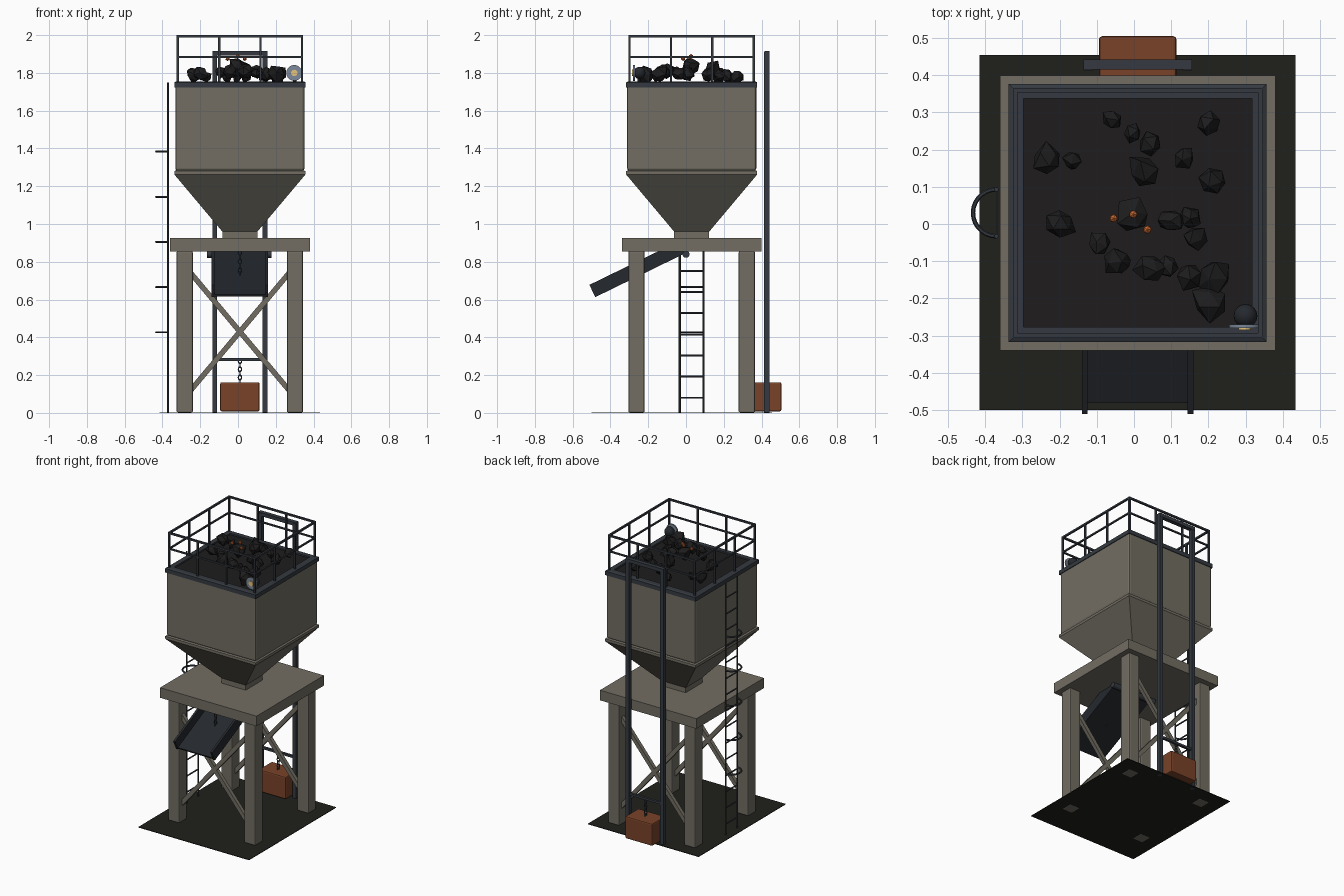
import bpy, bmesh, math, random
from mathutils import Vector, Matrix

if "Cube" in bpy.data.objects:
    bpy.data.objects.remove(bpy.data.objects["Cube"])

random.seed(7)
CX, CY = 0.01, 0.03          # tower axis


def mat(name, r, g, b):
    m = bpy.data.materials.new(name)
    m.diffuse_color = (r, g, b, 1)
    m.use_nodes = True
    m.node_tree.nodes["Principled BSDF"].inputs["Base Color"].default_value = m.diffuse_color
    return m


CONCRETE = mat("concrete", 0.17, 0.155, 0.125)
STEEL = mat("dark_steel", 0.035, 0.042, 0.052)
CHUTE = mat("chute_steel", 0.018, 0.021, 0.026)
RUST = mat("rust", 0.19, 0.055, 0.022)
SOOT = mat("soot", 0.014, 0.014, 0.011)
COAL = mat("coal", 0.013, 0.012, 0.012)
EMBER = mat("ember", 0.6, 0.14, 0.03)
LAMP = mat("lamp_rim", 0.2, 0.25, 0.32)
LENS = mat("lamp_lens", 0.8, 0.55, 0.2)


def finish(name, bm, material, smooth=False):
    bmesh.ops.recalc_face_normals(bm, faces=bm.faces)
    me = bpy.data.meshes.new(name)
    bm.to_mesh(me)
    bm.free()
    ob = bpy.data.objects.new(name, me)
    bpy.context.collection.objects.link(ob)
    me.materials.append(material)
    if smooth:
        bpy.ops.object.select_all(action='DESELECT')
        ob.select_set(True)
        bpy.context.view_layer.objects.active = ob
        bpy.ops.object.shade_smooth_by_angle(angle=math.radians(40))
    return ob


def add_box(bm, lo, hi, m=Matrix()):
    lo, hi = Vector(lo), Vector(hi)
    t = m @ Matrix.Translation((lo + hi) / 2) @ Matrix.Diagonal((*(hi - lo), 1))
    bmesh.ops.create_cube(bm, size=1, matrix=t)


def box(name, lo, hi, material, bevel=0):
    bm = bmesh.new()
    add_box(bm, lo, hi)
    if bevel:
        bmesh.ops.bevel(bm, geom=bm.edges[:], offset=bevel, segments=2, profile=0.5, affect='EDGES')
    return finish(name, bm, material)


def add_bar(bm, a, b, r, sides=8):
    a, b = Vector(a), Vector(b)
    d = b - a
    m = Matrix.Translation((a + b) / 2) @ d.to_track_quat('Z', 'Y').to_matrix().to_4x4()
    bmesh.ops.create_cone(bm, cap_ends=True, segments=sides, radius1=r, radius2=r,
                          depth=d.length, matrix=m)


def sweep(bm, pts, r, closed=False, sides=6, up=Vector((0, 0, 1))):
    # round tube along a planar path whose plane normal is "up"
    n, rings = len(pts), []
    for i, p in enumerate(pts):
        a = pts[i - 1] if closed or i else p
        b = pts[(i + 1) % n] if closed or i < n - 1 else p
        side = (b - a).normalized().cross(up)
        angles = [2 * math.pi * k / sides for k in range(sides)]
        rings.append([bm.verts.new(p + r * (math.cos(t) * side + math.sin(t) * up)) for t in angles])
    for i in range(n if closed else n - 1):
        A, B = rings[i], rings[(i + 1) % n]
        for k in range(sides):
            bm.faces.new((A[k], A[(k + 1) % sides], B[(k + 1) % sides], B[k]))


def square_loft(name, profile, material, closed=False):
    # square rings (half width, z) around the tower axis
    bm = bmesh.new()
    rings = [[bm.verts.new((CX + sx * h, CY + sy * h, z))
              for sx, sy in ((-1, -1), (1, -1), (1, 1), (-1, 1))] for h, z in profile]
    pairs = list(zip(rings, rings[1:])) + ([(rings[-1], rings[0])] if closed else [])
    for A, B in pairs:
        for k in range(4):
            bm.faces.new((A[k], A[(k + 1) % 4], B[(k + 1) % 4], B[k]))
    if not closed:
        bm.faces.new(rings[0])
        bm.faces.new(rings[-1])
    return finish(name, bm, material)


def chain(name, x, y, z0, z1, step=0.022):
    bm = bmesh.new()
    n = round((z1 - z0) / step)
    for i in range(n):
        u, v = (Vector((1, 0, 0)), Vector((0, 1, 0)))[::1 if i % 2 else -1]
        c = Vector((x, y, z0 + (i + .5) * (z1 - z0) / n))
        pts = [c + u * 0.009 * math.cos(t) + Vector((0, 0, 0.014 * math.sin(t)))
               for t in [2 * math.pi * k / 10 for k in range(10)]]
        sweep(bm, pts, 0.0035, True, 5, v)
    finish(name, bm, STEEL, True)


# ground plate, legs and platform
box("ground_plate", (-0.415, -0.5, 0.001), (0.435, 0.455, 0.005), SOOT)
for sx, nx in ((-1, "left"), (1, "right")):
    for sy, ny in ((-1, "front"), (1, "back")):
        x, y = CX + sx * 0.292, CY + sy * 0.292
        box(f"{ny}_{nx}_leg", (x - .043, y - .043, 0), (x + .043, y + .043, 0.857), CONCRETE, 0.008)
box("platform", (CX - .37, CY - .37, 0.855), (CX + .37, CY + .37, 0.925), CONCRETE)

# crossed braces on front and back
for sy, ny in ((-1, "front"), (1, "back")):
    bm = bmesh.new()
    for s in (-1, 1):
        m = Matrix.Translation((CX, CY + sy * 0.292, 0.43)) @ Matrix.Rotation(s * math.radians(50), 4, 'Y')
        add_box(bm, (-0.43, -0.013, -0.014), (0.43, 0.013, 0.014), m)
    finish(f"{ny}_cross_brace", bm, CONCRETE)

# hopper: neck and funnel, bin, rim, coal bed
square_loft("hopper_funnel", [(0.093, 0.92), (0.093, 0.96), (0.347, 1.262), (0.347, 1.28), (0.325, 1.29)], CONCRETE)
box("hopper_bin", (CX - .342, CY - .342, 1.283), (CX + .342, CY + .342, 1.735), CONCRETE, 0.012)
square_loft("hopper_rim", [(0.347, 1.722), (0.347, 1.75), (0.337, 1.755), (0.307, 1.755), (0.307, 1.722)], STEEL, True)
box("coal_bed", (CX - .308, CY - .308, 1.73), (CX + .308, CY + .308, 1.745), COAL)

# guard railing round the top
bm = bmesh.new()
R = 0.329
for q in range(4):
    m = Matrix.Translation((CX, CY, 0)) @ Matrix.Rotation(q * math.pi / 2, 4, 'Z')
    for x in (-R, -R / 3, R / 3):
        add_box(bm, (x - .006, -R - .006, 1.75), (x + .006, -R + .006, 1.995), m)
    for z, t in ((1.885, 0.005), (1.994, 0.006)):
        add_box(bm, (-R - t, -R - t, z - t), (R + t, -R + t, z + t), m)
finish("guard_railing", bm, STEEL)

# coal lumps: (x, y, radius)
lumps = [(-.235, .17, .048), (-.165, .17, .03), (-.06, .28, .032), (-.003, .245, .028), (.04, .215, .034),
         (.027, .14, .052), (.135, .18, .032), (.2, .27, .032), (.213, .117, .048), (-.2, .003, .045),
         (-.003, .025, .05), (.1, .01, .036), (.15, .015, .032), (.163, -.037, .034), (-.097, -.053, .032),
         (-.043, -.102, .04), (.043, -.118, .042), (.09, -.112, .032), (.15, -.142, .038),
         (.215, -.137, .048), (.205, -.21, .05)]
bm = bmesh.new()
for x, y, r in lumps:
    z = 1.755 + 0.75 * r + 0.05 * max(0, 1 - math.hypot(x, y) / 0.24)
    vs = bmesh.ops.create_icosphere(bm, subdivisions=1, radius=r,
                                    matrix=Matrix.Translation((x, y, z)))["verts"]
    turn = Matrix.Rotation(random.uniform(0, 6), 3, Vector((random.random(), random.random(), 1)))
    c = Vector((x, y, z))
    for v in vs:
        v.co = c + turn @ ((v.co - c) * random.uniform(0.72, 1.2))
finish("coal_lumps", bm, COAL)
bm = bmesh.new()
for x, y, z in ((-.055, .015, 1.875), (-.002, .026, 1.888), (.036, -.015, 1.875)):
    bmesh.ops.create_icosphere(bm, subdivisions=1, radius=0.012, matrix=Matrix.Translation((x, y, z)))
finish("embers", bm, EMBER)

# lamp on the front right corner
bm = bmesh.new()
bmesh.ops.create_uvsphere(bm, u_segments=16, v_segments=10, radius=0.032,
                          matrix=Matrix.Translation((.3, -.247, 1.8)))
add_bar(bm, (.3, -.247, 1.74), (.3, -.247, 1.78), 0.01)
finish("lamp_body", bm, CHUTE, True)
for name, y0, y1, r, m in (("lamp_rim", -.27, -.28, .042, LAMP), ("lamp_lens", -.279, -.285, .017, LENS)):
    bm = bmesh.new()
    add_bar(bm, (.298, y0, 1.8), (.298, y1, 1.8), r, 20)
    finish(name, bm, m, True)

# ladder with half hoops on the left side
LX = -0.37
bm = bmesh.new()
for s in (-1, 1):
    add_bar(bm, (LX, CY + s * .063, 0), (LX, CY + s * .063, 1.75), 0.006)
for i in range(15):
    z = 0.08 + 0.112 * i
    add_bar(bm, (LX, CY - .063, z), (LX, CY + .063, z), 0.005, 6)
for i in range(5):
    z = 0.427 + 0.239 * i
    arc = [math.pi / 2 + math.pi * k / 14 for k in range(15)]
    sweep(bm, [Vector((LX + .063 * math.cos(t), CY + .063 * math.sin(t), z)) for t in arc], 0.006)
finish("ladder", bm, STEEL, True)

# tilted discharge chute, hinge rod and chain
tilt = Matrix.Translation((CX, -0.48, 0.613)) @ Matrix.Rotation(math.radians(26), 4, 'X')
bm = bmesh.new()
add_box(bm, (-.145, 0.005, 0), (.145, .53, .012), tilt)
for s in (-1, 1):
    add_box(bm, (s * .142 - .0075, 0, 0), (s * .142 + .0075, .53, .072), tilt)
finish("chute", bm, CHUTE)
bm = bmesh.new()
add_bar(bm, (-.165, 0, .84), (.178, 0, .84), 0.019, 12)
finish("chute_hinge", bm, STEEL, True)
chain("chute_chain", CX, -0.26, 0.72, 0.86)

# counterweight frame at the back
bm = bmesh.new()
for s in (-1, 1):
    x = CX + s * .133
    add_box(bm, (x - .013, .413, 0), (x + .013, .441, 1.91))
add_box(bm, (CX - .146, .415, 1.893), (CX + .146, .443, 1.917))
add_box(bm, (CX - .13, .42, .276), (CX + .13, .436, .291))
finish("counterweight_frame", bm, STEEL)
box("counterweight", (CX - .104, .36, .008), (CX + .104, .505, .162), RUST, 0.008)
chain("counterweight_chain", CX, 0.428, 0.155, 0.285)
